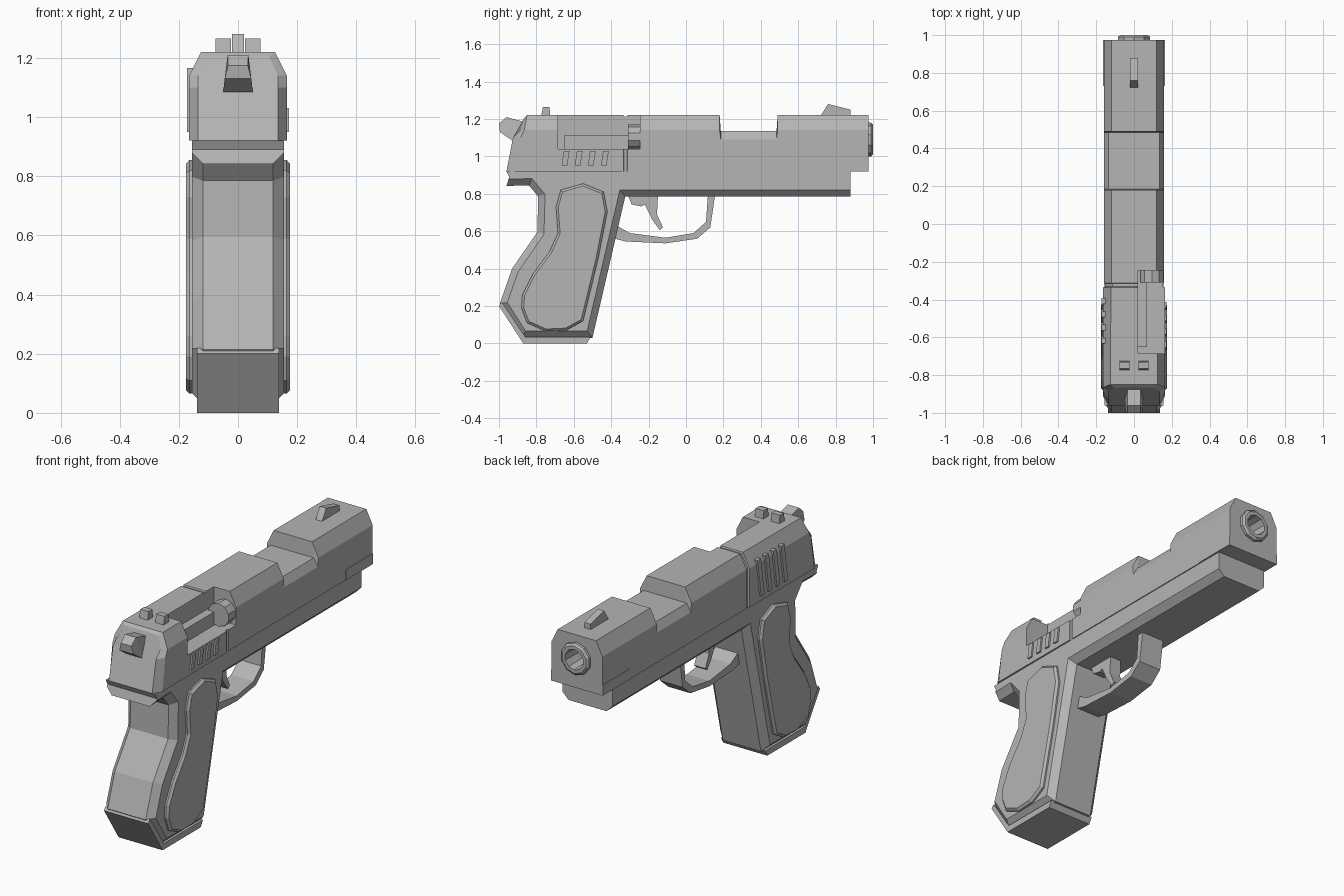
import bpy, bmesh, math

cube = bpy.data.objects.get("Cube")
if cube:
    bpy.data.objects.remove(cube, do_unlink=True)

grey = bpy.data.materials.new("plain grey")
grey.use_nodes = True
COLOR = (0.46, 0.46, 0.46, 1)
grey.diffuse_color = COLOR
grey.node_tree.nodes["Principled BSDF"].inputs["Base Color"].default_value = COLOR


def finish(name, bm):
    bmesh.ops.recalc_face_normals(bm, faces=bm.faces)
    mesh = bpy.data.meshes.new(name)
    bm.to_mesh(mesh)
    bm.free()
    mesh.materials.append(grey)
    obj = bpy.data.objects.new(name, mesh)
    bpy.context.collection.objects.link(obj)
    return obj


def loft(name, rings, cap=True, closed=False):
    """Skin a list of equal-length point rings."""
    bm = bmesh.new()
    loops = [[bm.verts.new(p) for p in ring] for ring in rings]
    pairs = list(zip(loops, loops[1:]))
    if closed:
        pairs.append((loops[-1], loops[0]))
    for a, b in pairs:
        for i in range(len(a)):
            j = (i + 1) % len(a)
            bm.faces.new((a[i], a[j], b[j], b[i]))
    if cap and not closed:
        bm.faces.new(loops[0])
        bm.faces.new(loops[-1])
    return finish(name, bm)


def prism(name, pts, half, x=0, chamfer=0, below=9):
    """Extrude a (y, z) outline across x and chamfer its rims below a height."""
    bm = bmesh.new()
    a = [bm.verts.new((x - half, y, z)) for y, z in pts]
    b = [bm.verts.new((x + half, y, z)) for y, z in pts]
    bm.faces.new(a)
    bm.faces.new(b)
    for i in range(len(pts)):
        j = (i + 1) % len(pts)
        bm.faces.new((a[i], a[j], b[j], b[i]))
    if chamfer:
        bmesh.ops.recalc_face_normals(bm, faces=bm.faces)
        rim = [e for e in bm.edges
               if abs(e.verts[0].co.x - e.verts[1].co.x) < 1e-5
               and max(v.co.z for v in e.verts) < below]
        bmesh.ops.bevel(bm, geom=rim, offset=chamfer, segments=1, affect='EDGES')
    return finish(name, bm)


def box(name, x0, x1, y0, y1, z0, z1):
    return prism(name, [(y0, z0), (y1, z0), (y1, z1), (y0, z1)],
                 (x1 - x0) / 2, (x0 + x1) / 2)


def circle(y, r, x, z, n=10):
    return [(x + r * math.cos(math.tau * (i + .5) / n), y,
             z + r * math.sin(math.tau * (i + .5) / n)) for i in range(n)]


def cut(obj, cutter):
    cutter.hide_render = True
    mod = obj.modifiers.new("cut", 'BOOLEAN')
    mod.operation, mod.solver, mod.object = 'DIFFERENCE', 'EXACT', cutter
    bpy.context.view_layer.objects.active = obj
    bpy.ops.object.modifier_apply(modifier=mod.name)
    bpy.data.objects.remove(cutter, do_unlink=True)


# Slide: chamfered section lofted along y
def section(ys, w=.16, top=.12, shoulder=1.14, z=1.22):
    if not isinstance(ys, tuple):
        ys = (ys,) * 4
    half = list(zip((w, w, w, top), ys, (.92, shoulder - .04, shoulder, z)))
    return half + [(-x, y, h) for x, y, h in reversed(half)]


slide = loft("slide", [
    section((-.96, -.925, -.885, -.865), .135, .105, 1.14, 1.205),
    section((-.91, -.885, -.865, -.85), .165, .125),
    section(-.335, .163, .122),
    section(-.332, .153, .114, 1.14, 1.212),
    section(-.316, .153, .114, 1.14, 1.212),
    section(-.313),
    section(.18),
    section(.186, .16, .135, 1.09, 1.135),
    section(.484, .16, .135, 1.09, 1.135),
    section(.49),
    section(.975)])
cut(slide, box("port_cutter", .02, .3, -.685, -.245, 1.04, 1.4))
cut(slide, loft("bore_cutter", [circle(.7, .08, 0, 1.09), circle(1.1, .08, 0, 1.09)]))

# Parts visible in the port
box("port_rail", .015, .068, -.65, -.24, 1.035, 1.115)
loft("chamber", [circle(-.31, .065, .095, 1.105), circle(-.24, .065, .095, 1.105)])

# Hollow muzzle
loft("muzzle", [circle(y, r, 0, 1.09) for y, r in
                ((.72, .082), (.972, .082), (.974, .09), (.99, .09), (1, .078),
                 (1, .058), (.75, .05))])

# Frame and grip as one outline
prism("frame", [
    (-.96, .92), (-.945, .89), (-.96, .842), (-.84, .845), (-.79, .785),
    (-.795, .595), (-.93, .40), (-.995, .214), (-.877, .03), (-.50, .03),
    (-.325, .785), (.88, .785), (.88, .924), (.975, .924), (.975, .975),
    (.73, .975), (.73, .922)], .155, chamfer=.036, below=.86)
# Thin step of the frame along the slide
for side in (-1, 1):
    box("frame_step", side * .16 - .003, side * .16 + .003, .73, .975, .921, .98)

prism("grip_base", [(-1, .2), (-.87, 0), (-.53, 0), (-.51, .035),
                    (-.86, .035), (-.985, .22)], .138)

# Grip panels
PANEL = [(-.55, .855), (-.44, .81), (-.42, .705), (-.47, .45), (-.55, .12),
         (-.64, .07), (-.75, .065), (-.85, .11), (-.88, .19), (-.875, .26),
         (-.82, .37), (-.73, .49), (-.685, .59), (-.695, .73), (-.67, .82)]
for side, label in ((1, "left"), (-1, "right")):
    prism(label + "_grip_panel", PANEL, .02, side * .156, chamfer=.012)

# Trigger guard and trigger
prism("trigger_guard", [
    (-.38, .56), (-.32, .545), (-.11, .535), (.06, .56), (.13, .62), (.155, .79),
    (.117, .79), (.107, .65), (.04, .59), (-.11, .565), (-.3, .59), (-.38, .635)], .07)
prism("trigger", [
    (-.31, .79), (-.29, .743), (-.24, .733), (-.22, .743), (-.18, .66),
    (-.14, .605), (-.123, .62), (-.155, .69), (-.15, .79)], .035)

# Hammer, wider towards the slide
loft("hammer", [
    [(-.05, -.85, 1.09), (.05, -.85, 1.09), (.035, -.85, 1.18), (-.035, -.85, 1.18)],
    [(-.05, -.93, 1.085), (.05, -.93, 1.085), (.035, -.96, 1.21), (-.035, -.96, 1.21)],
    [(-.045, -.995, 1.13), (.045, -.995, 1.13), (.033, -1, 1.175), (-.033, -1, 1.175)]])

# Sights
prism("front_sight", [(.715, 1.21), (.76, 1.28), (.88, 1.25), (.88, 1.21)], .02)
for side in (-1, 1):
    prism("rear_sight", [(-.775, 1.21), (-.765, 1.265), (-.73, 1.265), (-.725, 1.21)],
          .026, side * .05)

# Slanted gripping ribs, shorter under the port
for side, top in ((-1, 1.165), (1, 1.03)):
    for i in range(4):
        y = -.665 + i * .07
        lean = (top - .95) * .15
        prism("slide_rib", [(y, .95), (y + .03, .95), (y + .03 + lean, top),
                            (y + lean, top)], .011, side * .162)
